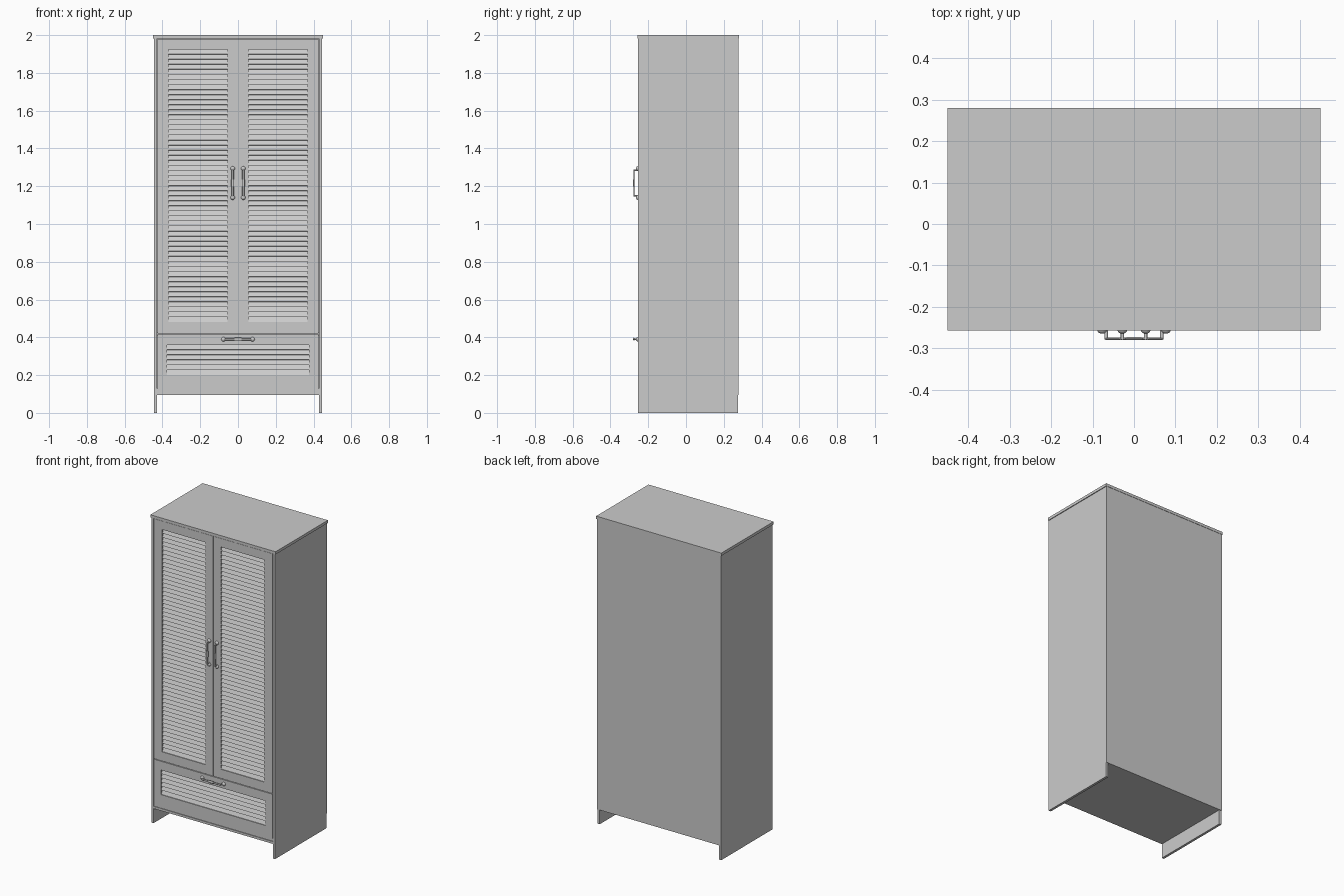
import bpy, bmesh, math
from mathutils import Matrix, Vector

if "Cube" in bpy.data.objects:
    bpy.data.objects.remove(bpy.data.objects["Cube"])

FRONT = -0.255
PITCH = 0.0268


def add(name, bm, smooth=False):
    me = bpy.data.meshes.new(name)
    bmesh.ops.recalc_face_normals(bm, faces=bm.faces)
    if smooth:
        for f in bm.faces:
            f.smooth = True
        for e in bm.edges:
            if len(e.link_faces) == 2 and e.calc_face_angle() > math.radians(40):
                e.smooth = False
    bm.to_mesh(me)
    bm.free()
    ob = bpy.data.objects.new(name, me)
    bpy.context.collection.objects.link(ob)
    return ob


def box(name, x0, x1, y0, y1, z0, z1):
    bm = bmesh.new()
    m = Matrix.Translation(((x0 + x1) / 2, (y0 + y1) / 2, (z0 + z1) / 2))
    bmesh.ops.create_cube(bm, size=1, matrix=m @ Matrix.Diagonal((x1 - x0, y1 - y0, z1 - z0, 1)))
    return add(name, bm)


def frame(name, outer, inner, y0, y1):
    """Rectangular frame; outer and inner are (x0, x1, z0, z1)."""
    bm = bmesh.new()

    def ring(r, y):
        x0, x1, z0, z1 = r
        return [bm.verts.new((x, y, z)) for x, z in ((x0, z0), (x1, z0), (x1, z1), (x0, z1))]

    rings = [ring(outer, y0), ring(inner, y0), ring(inner, y1), ring(outer, y1)]
    for k in range(4):
        a, b = rings[k], rings[(k + 1) % 4]
        for i in range(4):
            j = (i + 1) % 4
            bm.faces.new((a[i], a[j], b[j], b[i]))
    return add(name, bm)


def louvres(name, x0, x1, z0, z1):
    """Tilted slats, lower edge forward, repeated up the opening."""
    count = round((z1 - z0) / PITCH)
    step = (z1 - z0) / count
    bm = bmesh.new()
    bmesh.ops.create_cube(bm, size=1, matrix=Matrix.Rotation(-0.42, 4, 'X')
                          @ Matrix.Diagonal((x1 - x0, 0.004, 0.028, 1)))
    ob = add(name + "_slats", bm)
    ob.location = ((x0 + x1) / 2, FRONT + 0.01, z0 + step / 2)
    arr = ob.modifiers.new("repeat", 'ARRAY')
    arr.count = count
    arr.use_relative_offset = False
    arr.use_constant_offset = True
    arr.constant_offset_displace = (0, 0, step)
    box(name + "_backing", x0, x1, FRONT + 0.017, FRONT + 0.02, z0, z1)


def handle(name, x, z, upright):
    """Bar pull built along local x, projecting to -y."""
    bm = bmesh.new()

    def rod(p, axis, r1, r2, length, flat=1.0, seg=16):
        rot = Matrix.Rotation(math.pi / 2, 4, 'Y' if axis == 'X' else 'X')
        m = Matrix.Translation(p) @ Matrix.Diagonal((1, flat, 1, 1)) @ rot
        bmesh.ops.create_cone(bm, cap_ends=True, segments=seg, radius1=r1, radius2=r2,
                              depth=length, matrix=m)

    for s in (-1, 1):
        # domed rosette against the front, and the post beside it
        bmesh.ops.create_uvsphere(bm, u_segments=20, v_segments=12, radius=0.012,
                                  matrix=Matrix.Translation((s * 0.077, 0, 0))
                                  @ Matrix.Diagonal((1, 0.8, 1, 1)))
        rod((s * 0.067, -0.011, 0), 'Y', 0.004, 0.004, 0.025)
    rod((0, -0.0215, 0), 'X', 0.0055, 0.0055, 0.138, 0.5)
    rod((0, -0.0215, 0), 'X', 0.008, 0.008, 0.036, 0.45)
    ob = add(name, bm, True)
    ob.location = (x, FRONT, z)
    if upright:
        ob.rotation_euler = (0, math.pi / 2, 0)


# Carcass
box("top_board", -0.45, 0.45, -0.257, 0.28, 1.982, 2.0)
for side, s in (("left", -1), ("right", 1)):
    box(side + "_side_panel", *sorted((s * 0.429, s * 0.445)), FRONT, 0.274, 0, 1.982)
box("back_panel", -0.445, 0.445, 0.274, 0.278, 0.095, 1.982)
box("bottom_board", -0.429, 0.429, FRONT, 0.274, 0.095, 0.11)
box("plinth_rail", -0.429, 0.429, FRONT + 0.004, FRONT + 0.02, 0.11, 0.13)
box("middle_shelf", -0.429, 0.429, -0.225, 0.274, 0.41, 0.425)

# Doors
for side, s in (("left", -1), ("right", 1)):
    x0, x1 = sorted((s * 0.001, s * 0.427))
    i0, i1 = sorted((s * 0.055, s * 0.367))
    frame(side + "_door_frame", (x0, x1, 0.421, 1.98), (i0, i1, 0.48, 1.925), FRONT, FRONT + 0.02)
    louvres(side + "_door", i0, i1, 0.48, 1.925)
    handle(side + "_door_handle", s * 0.028, 1.217, True)

# Drawer
frame("drawer_frame", (-0.427, 0.427, 0.128, 0.417), (-0.375, 0.375, 0.20, 0.36), FRONT, FRONT + 0.02)
louvres("drawer", -0.375, 0.375, 0.20, 0.36)
handle("drawer_handle", 0, 0.39, False)
